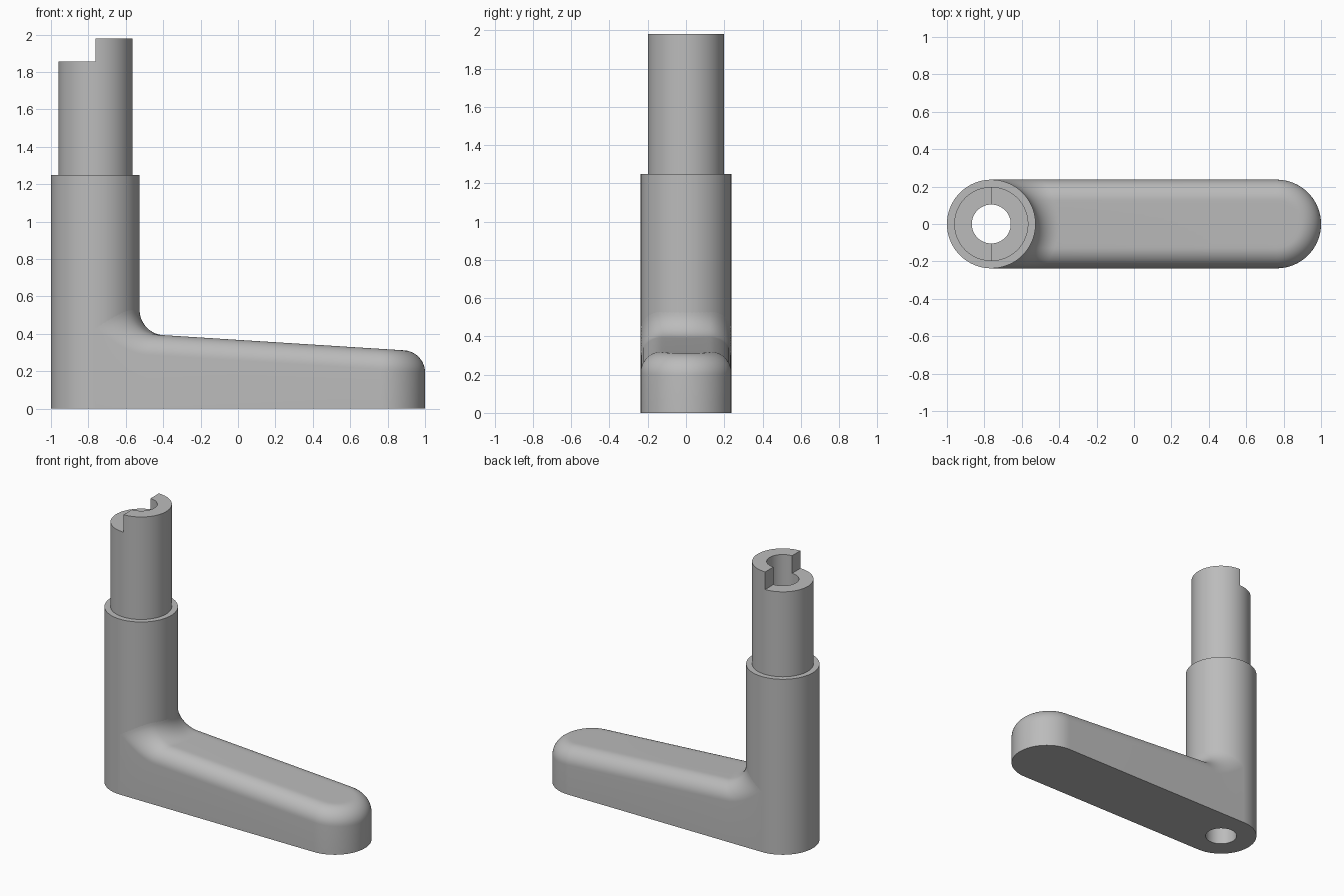
import bpy, bmesh
from math import sin, cos, pi, sqrt

old = bpy.data.objects.get("Cube")
if old:
    bpy.data.objects.remove(old, do_unlink=True)

R, CX = 0.237, -0.763          # column radius and axis
TUBE_R, HOLE_R = 0.198, 0.104
FILLET, ROUND = 0.125, 0.11    # blend into column, rounded top edge
SEGS = 96

grey = bpy.data.materials.new("plain grey")
grey.use_nodes = True
colour = (0.5, 0.5, 0.5, 1)
grey.diffuse_color = colour
grey.node_tree.nodes["Principled BSDF"].inputs["Base Color"].default_value = colour


def finish(name, bm):
    bmesh.ops.remove_doubles(bm, verts=bm.verts, dist=0.00005)
    bmesh.ops.dissolve_degenerate(bm, edges=bm.edges, dist=0.00005)
    bmesh.ops.recalc_face_normals(bm, faces=bm.faces)
    mesh = bpy.data.meshes.new(name)
    bm.to_mesh(mesh)
    bm.free()
    mesh.materials.append(grey)
    obj = bpy.data.objects.new(name, mesh)
    bpy.context.collection.objects.link(obj)
    bpy.ops.object.select_all(action='DESELECT')
    obj.select_set(True)
    bpy.context.view_layer.objects.active = obj
    bpy.ops.object.shade_smooth_by_angle(angle=pi / 6)
    return obj


def skin(bm, rows):
    """Join neighbouring rows of points with quads."""
    grid = [[bm.verts.new(p) for p in row] for row in rows]
    for a, b in zip(grid, grid[1:]):
        for i in range(len(a) - 1):
            bm.faces.new((a[i], a[i + 1], b[i + 1], b[i]))
    return grid


def lathe(name, profile, start, sweep, steps, capped=False):
    """Turn a closed profile of (radius, height) about the column axis."""
    bm = bmesh.new()
    rows = []
    for i in range(steps + 1):
        a = start + sweep * i / steps
        rows.append([(CX + r * cos(a), r * sin(a), z)
                     for r, z in profile + profile[:1]])
    grid = skin(bm, rows)
    if capped:
        bm.faces.new(grid[0][:-1])
        bm.faces.new(grid[-1][:-1])
    return finish(name, bm)


# Hollow column with its narrower upper tube
lathe("column", [(HOLE_R, 0), (R, 0), (R, 1.25), (TUBE_R, 1.25),
                 (TUBE_R, 1.855), (HOLE_R, 1.855)], 0, 2 * pi, SEGS)

# Raised half ring forming the step at the tube's end
lathe("half_ring", [(HOLE_R, 1.855), (TUBE_R, 1.855), (TUBE_R, 1.98),
                    (HOLE_R, 1.98)], -pi / 2, pi, SEGS // 2, capped=True)


# Arm: rows follow its outline at half-width w, from the column to the round end
def arm_row(w, side, drop):
    points = []
    for j in range(13):
        t = j / 12 * pi / 2
        d = R + FILLET * (1 - cos(t))
        x = CX + sqrt(max(0, d * d - w * w))
        points.append((x, w, FILLET * (1 - sin(t))))
    for j in range(25):
        a = pi / 2 * (1 - j / 24)
        points.append((-CX + w * cos(a), w * sin(a), 0))
    return [(x, side * y, 0 if drop is None else 0.368 - 0.063 * x + rise - drop)
            for x, y, rise in points]


flat = R - ROUND
section = [(flat * k / 6, 0) for k in range(6)]
for k in range(13):
    a = k / 12 * pi / 2
    section.append((flat + ROUND * sin(a), ROUND * (1 - cos(a))))

bm = bmesh.new()
for side in (1, -1):
    rows = [arm_row(w, side, drop) for w, drop in section]
    rows += [arm_row(w, side, None) for w, _ in reversed(section)]
    skin(bm, rows)
finish("arm", bm)
